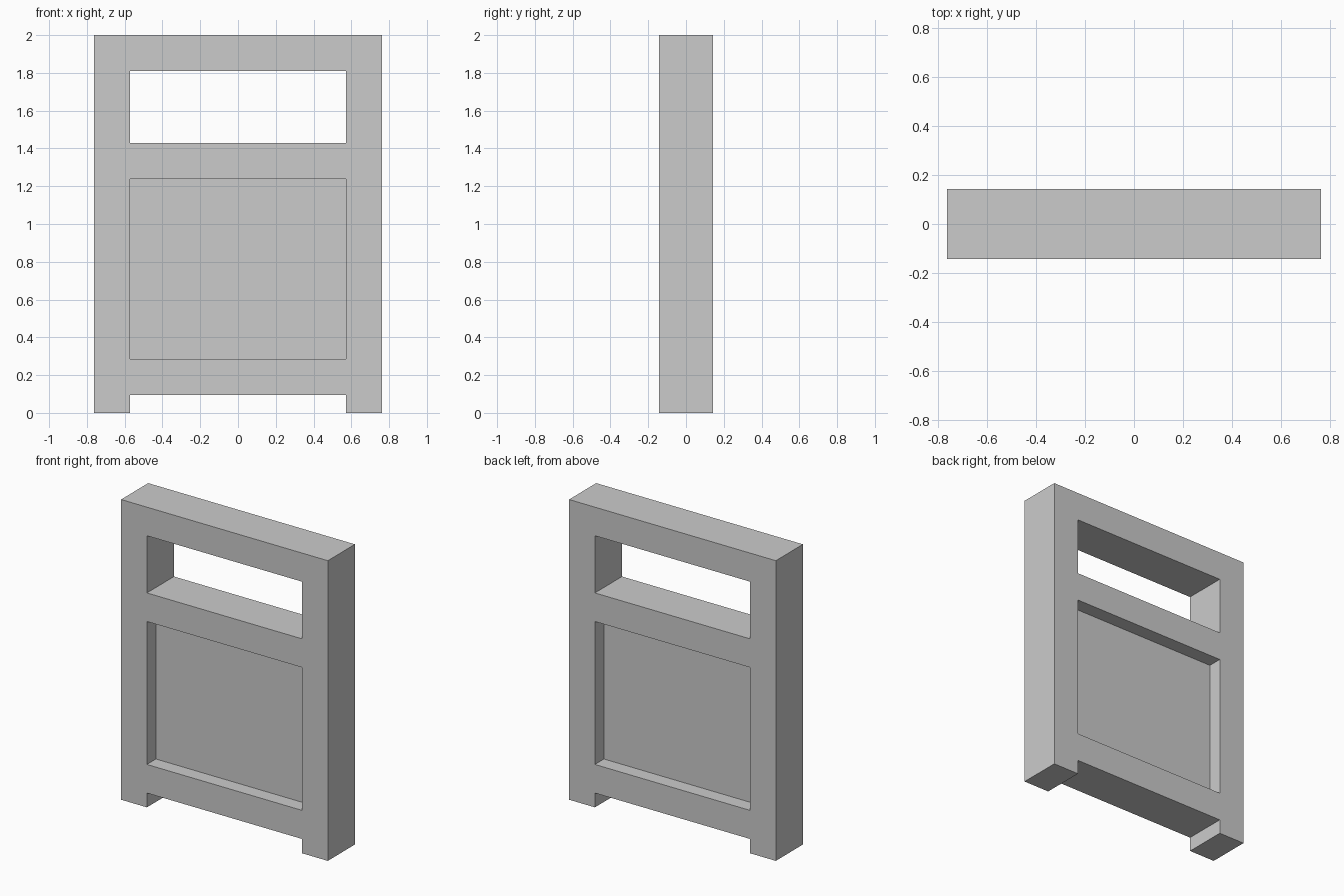
import bpy
import bmesh

cube = bpy.data.objects.get("Cube")
if cube:
    bpy.data.objects.remove(cube, do_unlink=True)

# The whole design sits on a module: 16 wide, 3 deep, 21 tall
UNIT = 2 / 21

grey = bpy.data.materials.new("plain grey")
grey.use_nodes = True
colour = (0.6, 0.6, 0.6, 1)
grey.diffuse_color = colour
grey.node_tree.nodes["Principled BSDF"].inputs["Base Color"].default_value = colour


def slab(name, xs, zs, openings, depth):
    """Flat grid of cells, minus the openings, extruded evenly about y = 0."""
    bm = bmesh.new()
    front = -depth / 2
    grid = [[bm.verts.new((x * UNIT, front * UNIT, z * UNIT)) for z in zs] for x in xs]
    for i in range(len(xs) - 1):
        for j in range(len(zs) - 1):
            if (i, j) not in openings:
                bm.faces.new((grid[i][j], grid[i + 1][j],
                              grid[i + 1][j + 1], grid[i][j + 1]))
    result = bmesh.ops.extrude_face_region(bm, geom=bm.faces[:])
    back = [v for v in result["geom"] if isinstance(v, bmesh.types.BMVert)]
    bmesh.ops.translate(bm, verts=back, vec=(0, depth * UNIT, 0))
    bmesh.ops.recalc_face_normals(bm, faces=bm.faces[:])
    mesh = bpy.data.meshes.new(name)
    bm.to_mesh(mesh)
    bm.free()
    mesh.materials.append(grey)
    obj = bpy.data.objects.new(name, mesh)
    bpy.context.collection.objects.link(obj)


# Frame: two posts and three rails, open between the feet, at the panel and at the top
slab("frame", (-8, -6, 6, 8), (0, 1, 3, 13, 15, 19, 21),
     {(1, 0), (1, 2), (1, 4)}, 3)

# Panel set back equally from the front and the back
slab("recessed_panel", (-6, 6), (3, 13), set(), 1)
